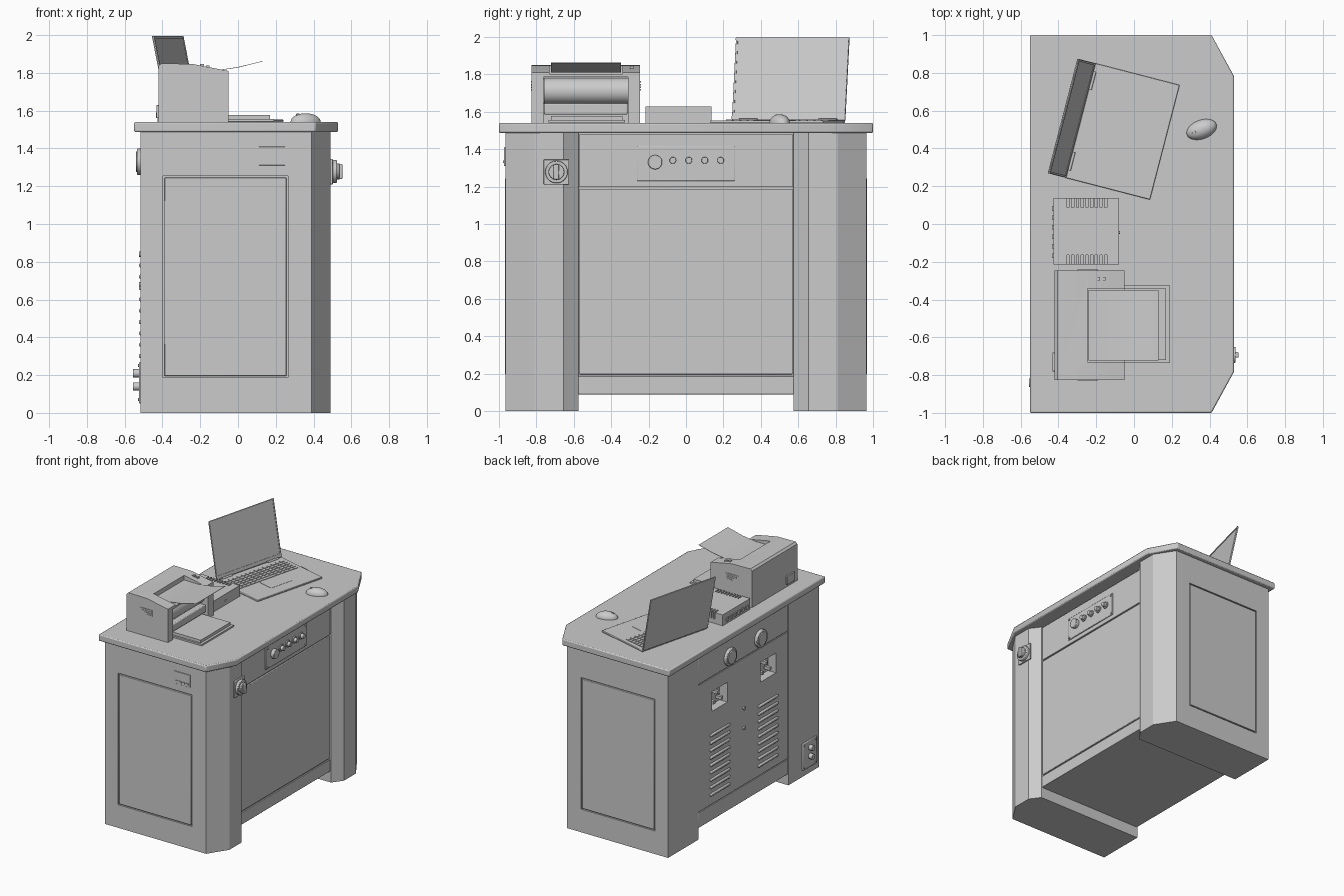
import bpy, bmesh, math
from mathutils import Matrix, Vector

cube = bpy.data.objects.get("Cube")
if cube:
    bpy.data.objects.remove(cube)

grey = bpy.data.materials.new("light grey")
grey.use_nodes = True
grey.diffuse_color = (0.6, 0.6, 0.6, 1)
grey.node_tree.nodes["Principled BSDF"].inputs["Base Color"].default_value = (0.6, 0.6, 0.6, 1)
parts = []


def finish(name, bm, bevel=0.0, segments=2):
    bmesh.ops.recalc_face_normals(bm, faces=bm.faces)
    mesh = bpy.data.meshes.new(name)
    bm.to_mesh(mesh)
    bm.free()
    mesh.materials.append(grey)
    ob = bpy.data.objects.new(name, mesh)
    bpy.context.collection.objects.link(ob)
    if bevel:
        mod = ob.modifiers.new("bevel", 'BEVEL')
        mod.width, mod.segments, mod.limit_method = bevel, segments, 'ANGLE'
    parts.append(ob)
    return ob


def add_box(bm, lo, hi):
    lo, hi = Vector(lo), Vector(hi)
    size = Matrix.Diagonal((*(hi - lo), 1))
    bmesh.ops.create_cube(bm, size=1, matrix=Matrix.Translation((lo + hi) / 2) @ size)


def boxes(name, spans, bevel=0.0):
    bm = bmesh.new()
    for lo, hi in spans:
        add_box(bm, lo, hi)
    return finish(name, bm, bevel)


def box(name, lo, hi, bevel=0.0):
    return boxes(name, [(lo, hi)], bevel)


def discs(name, centres, r, depth, axis='X', sides=32, top=None, bevel=0.0):
    turn = {'X': Matrix.Rotation(math.pi / 2, 4, 'Y'),
            'Y': Matrix.Rotation(math.pi / 2, 4, 'X'), 'Z': Matrix()}[axis]
    bm = bmesh.new()
    for c in centres:
        bmesh.ops.create_cone(bm, cap_ends=True, segments=sides, radius1=r, depth=depth,
                              radius2=r if top is None else top,
                              matrix=Matrix.Translation(c) @ turn)
    return finish(name, bm, bevel)


def prism(name, points, axis, lo, hi, bevel=0.0):
    # Extrude a profile along z (x, y points) or along y (x, z points)
    def place(p, t):
        return (p[0], p[1], t) if axis == 'Z' else (p[0], t, p[1])
    bm = bmesh.new()
    face = bm.faces.new([bm.verts.new(place(p, lo)) for p in points])
    new = bmesh.ops.extrude_face_region(bm, geom=[face])["geom"]
    shift = Vector(place((0, 0), hi - lo))
    bmesh.ops.translate(bm, verts=[v for v in new if isinstance(v, bmesh.types.BMVert)], vec=shift)
    return finish(name, bm, bevel)


def cut(ob, spans):
    cutter = boxes("cutter", spans)
    cutter.hide_render = True
    parts.remove(cutter)
    mod = ob.modifiers.new("cut", 'BOOLEAN')
    mod.operation, mod.object, mod.solver = 'DIFFERENCE', cutter, 'EXACT'
    graph = bpy.context.evaluated_depsgraph_get()
    mesh = bpy.data.meshes.new_from_object(ob.evaluated_get(graph))
    ob.modifiers.clear()
    ob.data = mesh
    bpy.data.objects.remove(cutter)


# Worktop with clipped corners
prism("worktop", [(-.55, -1), (.41, -1), (.53, -.78), (.53, .78), (.41, 1), (-.55, 1)],
      'Z', 1.487, 1.54, .008)

# End cabinets, each with a grooved side panel
for side, name in ((-1, "front"), (1, "back")):
    outline = [(-.515, .965), (.39, .965), (.49, .81), (.49, .655), (.43, .575), (-.515, .575)]
    cabinet = prism(name + "_cabinet", [(x, side * y) for x, y in outline], 'Z', 0, 1.49)
    near, far = sorted((side * .953, side * .98))
    cut(cabinet, [((-.398, near, .187), (.264, far, 1.253))])
    near, far = sorted((side * .95, side * .966))
    box(name + "_side_panel", (-.39, near, .195), (.256, far, 1.245), .004)
near_plate = box("name_plate", (.11, -.972, 1.31), (.25, -.964, 1.41), .002)
boxes("name_plate_ridges", [((.125 + .03 * i, -.977, 1.325), (.145 + .03 * i, -.97, 1.34))
                            for i in range(4)])

# Centre carcass with the two rear inlets cut in
inlets = [(.30, 1.05), (-.32, 1.05)]
centre = box("centre_carcass", (-.505, -.576, .09), (.415, .576, 1.49))
cut(centre, [((-.53, y - .1, z - .08), (-.44, y + .1, z + .08)) for y, z in inlets])
boxes("inlet_pins", [((-.45, y + d - .012, z + e - .012), (-.5, y + d + .012, z + e + .012))
                     for y, z in inlets for d, e in ((-.05, -.03), (.05, -.03), (0, .035))])

# Front of the centre section
box("knee_panel", (.41, -.57, .197), (.425, .57, 1.188), .004)
box("kick_rail", (.41, -.575, .09), (.425, .575, .187), .003)
box("control_fascia", (.41, -.57, 1.197), (.425, .57, 1.482), .003)
box("control_plate", (.42, -.26, 1.23), (.433, .26, 1.415), .004)
discs("control_screws", [(.435, y, z) for y in (-.245, .245) for z in (1.245, 1.4)], .009, .008, sides=12)
small_knobs = [(-.07 + .085 * i, 1.34) for i in range(4)]
discs("large_knob", [(.447, -.165, 1.33)], .038, .03, bevel=.004)
discs("small_knob_collars", [(.436, y, z) for y, z in small_knobs], .027, .01, sides=24)
discs("small_knobs", [(.45, y, z) for y, z in small_knobs], .018, .03, sides=24, bevel=.003)

# Main rotary switch
box("switch_plate", (.488, -.76, 1.21), (.502, -.625, 1.345), .004)
discs("switch_dial", [(.512, -.692, 1.278)], .06, .024, bevel=.004)
discs("switch_boss", [(.53, -.692, 1.278)], .042, .016, bevel=.004)
box("switch_handle", (.53, -.707, 1.238), (.553, -.677, 1.318), .005)

# Rear covers, dials, louvres and fixings
boxes("rear_covers", [((-.512, -.57, 1.252), (-.5, .57, 1.482))], .003)
rear_door = box("rear_door", (-.512, -.57, .22), (-.5, .57, 1.244))
cut(rear_door, [((-.53, y - .1, z - .08), (-.49, y + .1, z + .08)) for y, z in inlets])
box("rear_rail", (-.512, -.57, .09), (-.5, .57, .213), .003)
rear_dials = [(-.52, y, 1.33) for y in (.175, -.215)]
discs("rear_dial_rings", rear_dials, .07, .03, bevel=.006)
discs("rear_dial_caps", [(x - .016, y, z) for x, y, z in rear_dials], .054, .01, bevel=.003)
boxes("louvres", [((-.524, y - .125, .29 + i * .06), (-.505, y + .125, .312 + i * .06))
                  for y in (.3, -.315) for i in range(9)], .007)
discs("door_locks", [(-.515, -.01, z) for z in (.68, .84)], .014, .016, sides=16)

# Rear power outlet
box("outlet_plate", (-.524, -.93, .05), (-.51, -.75, .27), .006)
discs("outlet_sockets", [(-.535, -.84, z) for z in (.14, .21)], .022, .04, sides=20)
discs("outlet_screws", [(-.525, y, z) for y in (-.91, -.77) for z in (.07, .25)], .008, .008, sides=12)

# Printer
printer = prism("printer_body", [(-.42, 1.54), (-.42, 1.835), (-.405, 1.85), (-.24, 1.847),
                                 (-.05, 1.81), (-.05, 1.54)], 'Y', -.825, -.245)
cut(printer, [((-.245, -.73, 1.8), (0, -.34, 1.9)), ((-.15, -.76, 1.5), (0, -.31, 1.785))])
discs("printer_roller", [(-.15, -.535, 1.71)], .07, .449, axis='Y')
box("printer_feed_cover", (-.15, -.758, 1.585), (-.07, -.312, 1.645), .006)
box("printer_tray", (-.15, -.735, 1.542), (.19, -.325, 1.555))
box("paper_stack", (-.15, -.72, 1.555), (.17, -.34, 1.578))
prism("printed_sheet", [(-.24, 1.812), (-.12, 1.81), (0, 1.828), (.13, 1.86),
                        (.13, 1.863), (0, 1.831), (-.12, 1.813), (-.24, 1.815)], 'Y', -.722, -.348)
boxes("printer_vents", [((-.3 + .02 * i, y - .004, 1.755 - .014 * i), (-.19, y + .004, 1.763 - .014 * i))
                        for y in (-.825, -.245) for i in range(4)])
boxes("printer_buttons", [((-.2 + .03 * i, -.3, 1.835 - .006 * i), (-.18 + .03 * i, -.28, 1.846 - .006 * i))
                          for i in range(2)])
box("printer_rear_port", (-.432, -.78, 1.56), (-.418, -.68, 1.63), .003)

# Power unit with slotted lid
unit = box("power_unit", (-.425, -.215, 1.54), (-.08, .137, 1.628))
slots = []
for i in range(9):
    x = -.355 + .025 * i
    slots += [((x, -.23, 1.575), (x + .012, -.165, 1.65)), ((x, .087, 1.575), (x + .012, .15, 1.65))]
cut(unit, slots)
box("power_unit_core", (-.415, -.16, 1.541), (-.09, .08, 1.62))
discs("power_unit_lamp", [(-.08, -.045, 1.575)], .007, .01, sides=12)
boxes("power_unit_terminals", [((-.435, -.18 + .05 * i, 1.56), (-.424, -.155 + .05 * i, 1.59))
                               for i in range(6)])

# Laptop, modelled with its hinge on the local y axis
laptop = [box("laptop_base", (0, -.313, 0), (.46, .313, .014), .004),
          box("laptop_touchpad", (.235, -.1, .013), (.365, .1, .0155)),
          discs("laptop_hinge", [(.008, y, .016) for y in (-.22, .22)], .008, .1, axis='Y', sides=16)]
keys = []
for row in range(6):
    for col in range(14):
        u, v = .05 + .03 * row, -.287 + .041 * col
        if row == 5 and 3 < col < 9:
            continue
        keys.append(((u, v, .013), (u + .024, v + .034, .018)))
keys.append(((.2, -.123, .013), (.224, .075, .018)))
laptop.append(boxes("laptop_keys", keys))
lid = [box("laptop_lid", (-.009, -.313, 0), (0, .313, .453), .003),
       boxes("laptop_bezel", [((-.001, -.313, .438), (.003, .313, .45)), ((-.001, -.313, .008), (.003, .313, .03)),
                              ((-.001, -.311, .008), (.003, -.301, .45)), ((-.001, .301, .008), (.003, .311, .45))])]
stand = Matrix.Translation((-.2825, .547, 1.54)) @ Matrix.Rotation(math.radians(-14.5), 4, 'Z')
lean = Matrix.Translation((0, 0, .013)) @ Matrix.Rotation(math.radians(-11.5), 4, 'Y')
for ob in laptop:
    ob.matrix_world = stand
for ob in lid:
    ob.matrix_world = stand @ lean

# Mouse: half an ellipsoid, with a scroll wheel
bm = bmesh.new()
bmesh.ops.create_uvsphere(bm, u_segments=32, v_segments=16, radius=1,
                          matrix=Matrix.Diagonal((.083, .05, .046, 1)))
bmesh.ops.bisect_plane(bm, geom=bm.verts[:] + bm.edges[:] + bm.faces[:], plane_co=(0, 0, 0),
                       plane_no=(0, 0, -1), clear_outer=True)
bmesh.ops.holes_fill(bm, edges=[e for e in bm.edges if e.is_boundary])
mouse = [finish("mouse_body", bm),
         discs("mouse_wheel", [(-.042, 0, .034)], .012, .01, axis='Y', sides=20)]
for ob in mouse:
    ob.matrix_world = Matrix.Translation((.358, .5, 1.54)) @ Matrix.Rotation(math.radians(20), 4, 'Z')

# Smooth the rounded parts and keep sharp edges
bpy.ops.object.select_all(action='DESELECT')
for ob in parts:
    ob.select_set(True)
bpy.context.view_layer.objects.active = parts[0]
bpy.ops.object.shade_smooth_by_angle(angle=math.radians(30))
